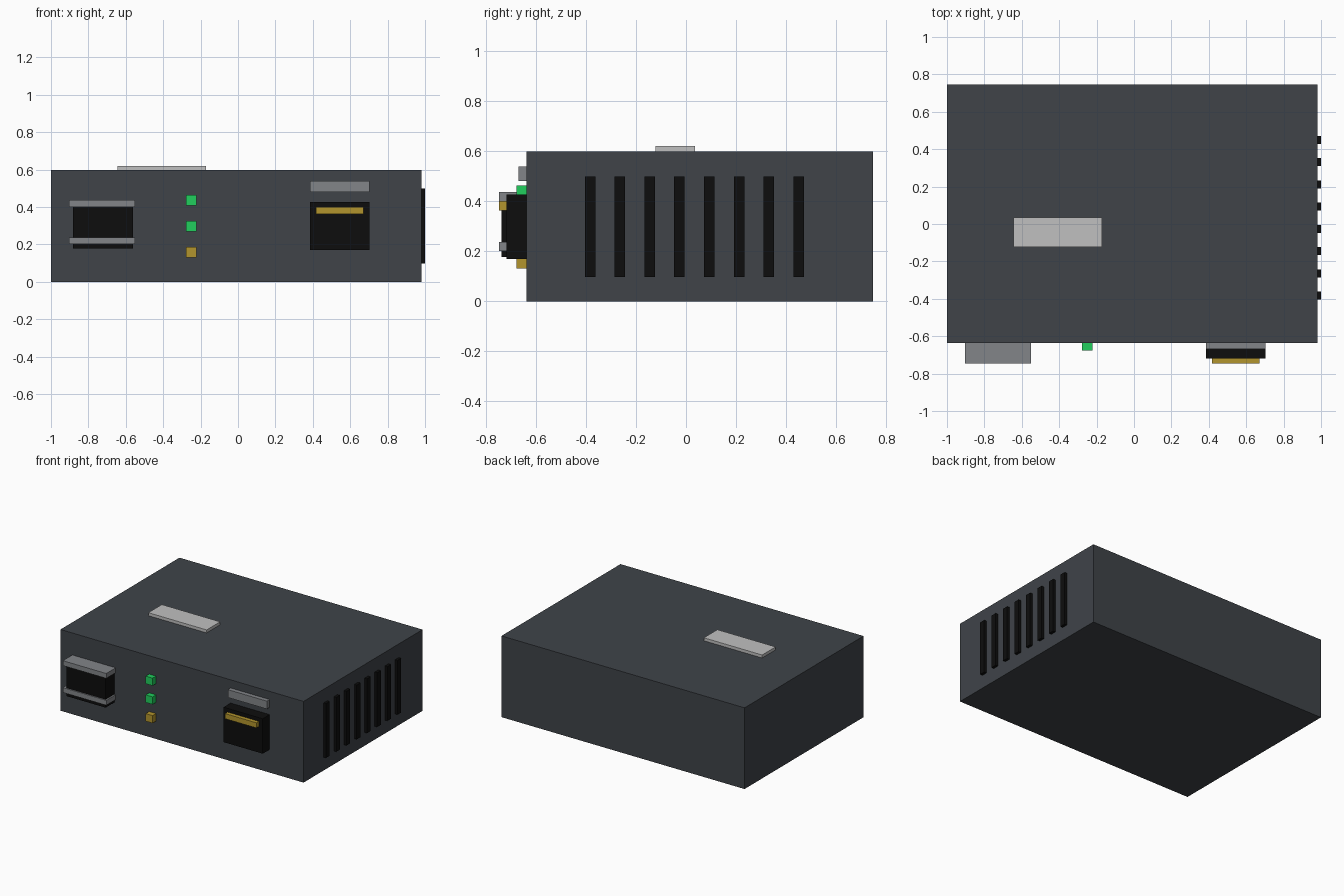
import bpy

if "Cube" in bpy.data.objects:
    bpy.data.objects.remove(bpy.data.objects["Cube"])


def material(name, rgb):
    m = bpy.data.materials.new(name)
    m.diffuse_color = (*rgb, 1.0)
    m.use_nodes = True
    m.node_tree.nodes["Principled BSDF"].inputs["Base Color"].default_value = m.diffuse_color
    return m


charcoal = material("charcoal casing", (0.050, 0.057, 0.066))
black = material("black plastic", (0.004, 0.004, 0.004))
grey = material("grey metal", (0.225, 0.235, 0.25))
silver = material("silver label", (0.53, 0.53, 0.53))
gold = material("gold contact", (0.45, 0.30, 0.026))
green = material("green light", (0.015, 0.62, 0.11))


def box(name, x, y, z, mat):
    """Axis-aligned box from (min, max) ranges."""
    bpy.ops.mesh.primitive_cube_add(
        size=1, location=[(a + b) / 2 for a, b in (x, y, z)])
    ob = bpy.context.object
    ob.name = name
    ob.scale = [b - a for a, b in (x, y, z)]
    bpy.ops.object.transform_apply(location=False, rotation=False, scale=True)
    ob.data.materials.append(mat)
    return ob


FRONT = -0.637   # front wall of the casing
SIDE = 0.98      # right wall of the casing
INSET = 0.01     # how far fittings sink into the casing


def front_box(name, x, depth, z, mat):
    return box(name, x, (depth, FRONT + INSET), z, mat)


# Casing and top label
box("casing", (-1, SIDE), (FRONT, 0.747), (0, 0.598), charcoal)
box("top_label", (-0.645, -0.17), (-0.122, 0.035), (0.59, 0.62), silver)

# Left connector: black block between two metal flanges
front_box("left_connector", (-0.882, -0.562), -0.738, (0.178, 0.43), black)
front_box("left_connector_upper_flange", (-0.904, -0.55), -0.747, (0.4, 0.436), grey)
front_box("left_connector_lower_flange", (-0.904, -0.55), -0.747, (0.202, 0.238), grey)

# Right socket: black block, gold contact strip and metal plate above
front_box("right_socket", (0.385, 0.704), -0.718, (0.17, 0.427), black)
front_box("right_socket_contacts", (0.417, 0.672), -0.747, (0.362, 0.4), gold)
front_box("right_socket_plate", (0.385, 0.704), -0.669, (0.48, 0.538), grey)

# Column of status lights
for i, (zc, mat) in enumerate(((0.435, green), (0.297, green), (0.159, gold))):
    front_box(f"status_light_{i + 1}", (-0.278, -0.222), -0.677,
              (zc - 0.028, zc + 0.028), mat)

# Ventilation slats on the right side
for i in range(8):
    yc = -0.383 + i * 0.119
    box(f"vent_slat_{i + 1}", (SIDE - INSET, 1.0), (yc - 0.021, yc + 0.021),
        (0.098, 0.498), black)
